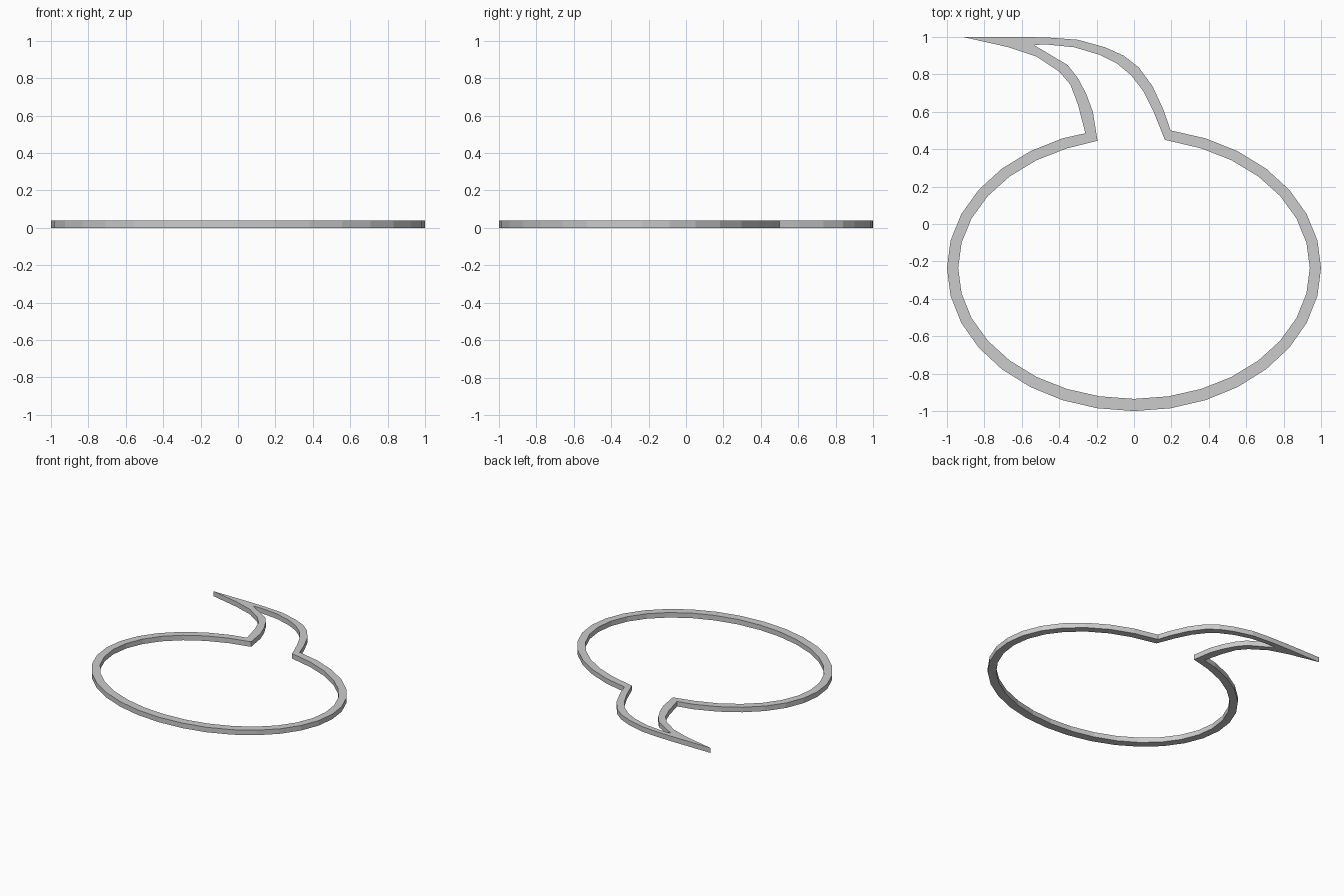
import bpy
from math import sin, cos, radians

if "Cube" in bpy.data.objects:
    bpy.data.objects.remove(bpy.data.objects["Cube"])

HEIGHT = 0.04
CENTRE_Y = -0.235


def oval(rx, top, bottom, first, last):
    """Points of a 32-sided oval, clockwise from step first to last (0 = top)."""
    points = []
    for i in range(first, last + 1):
        a = radians(11.25 * i)
        ry = top if cos(a) > 0 else bottom
        points.append((rx * sin(a), CENTRE_Y + ry * cos(a)))
    return points


# Outer edge: oval, then left side of the tail up to the tip, then back down the right
outer = oval(1.0, 0.75, 0.765, 1, 30) + [
    (-0.26, 0.485), (-0.30, 0.64), (-0.34, 0.745), (-0.40, 0.815),
    (-0.52, 0.895), (-0.67, 0.945), (-0.915, 1.0),
    (-0.60, 1.0), (-0.46, 0.997), (-0.30, 0.985), (-0.155, 0.945),
    (-0.055, 0.90), (0.025, 0.838), (0.10, 0.735), (0.16, 0.605)]

# Inner edge: same route, with the tail hollow ending short of the tip
inner = [(0.165, 0.45)] + oval(0.94, 0.692, 0.70, 2, 30) + [
    (-0.195, 0.445), (-0.22, 0.60), (-0.255, 0.695), (-0.30, 0.78),
    (-0.355, 0.85), (-0.535, 0.957),
    (-0.47, 0.96), (-0.32, 0.945), (-0.185, 0.905), (-0.09, 0.857),
    (-0.015, 0.795), (0.05, 0.71), (0.105, 0.60)]

# Filled flat outline with a hole, extruded into a thin band
curve = bpy.data.curves.new("speech_bubble_outline", 'CURVE')
curve.dimensions = '2D'
curve.fill_mode = 'BOTH'
curve.extrude = HEIGHT / 2
for loop in (outer, inner):
    spline = curve.splines.new('POLY')
    spline.points.add(len(loop) - 1)
    for p, (x, y) in zip(spline.points, loop):
        p.co = (x, y, 0, 1)
    spline.use_cyclic_u = True
    spline.use_smooth = False

bubble = bpy.data.objects.new("speech_bubble_outline", curve)
bubble.location.z = HEIGHT / 2
bpy.context.collection.objects.link(bubble)

# Convert to a flat-shaded mesh
bpy.context.view_layer.objects.active = bubble
bubble.select_set(True)
bpy.ops.object.convert(target='MESH')
bpy.ops.object.shade_flat()
